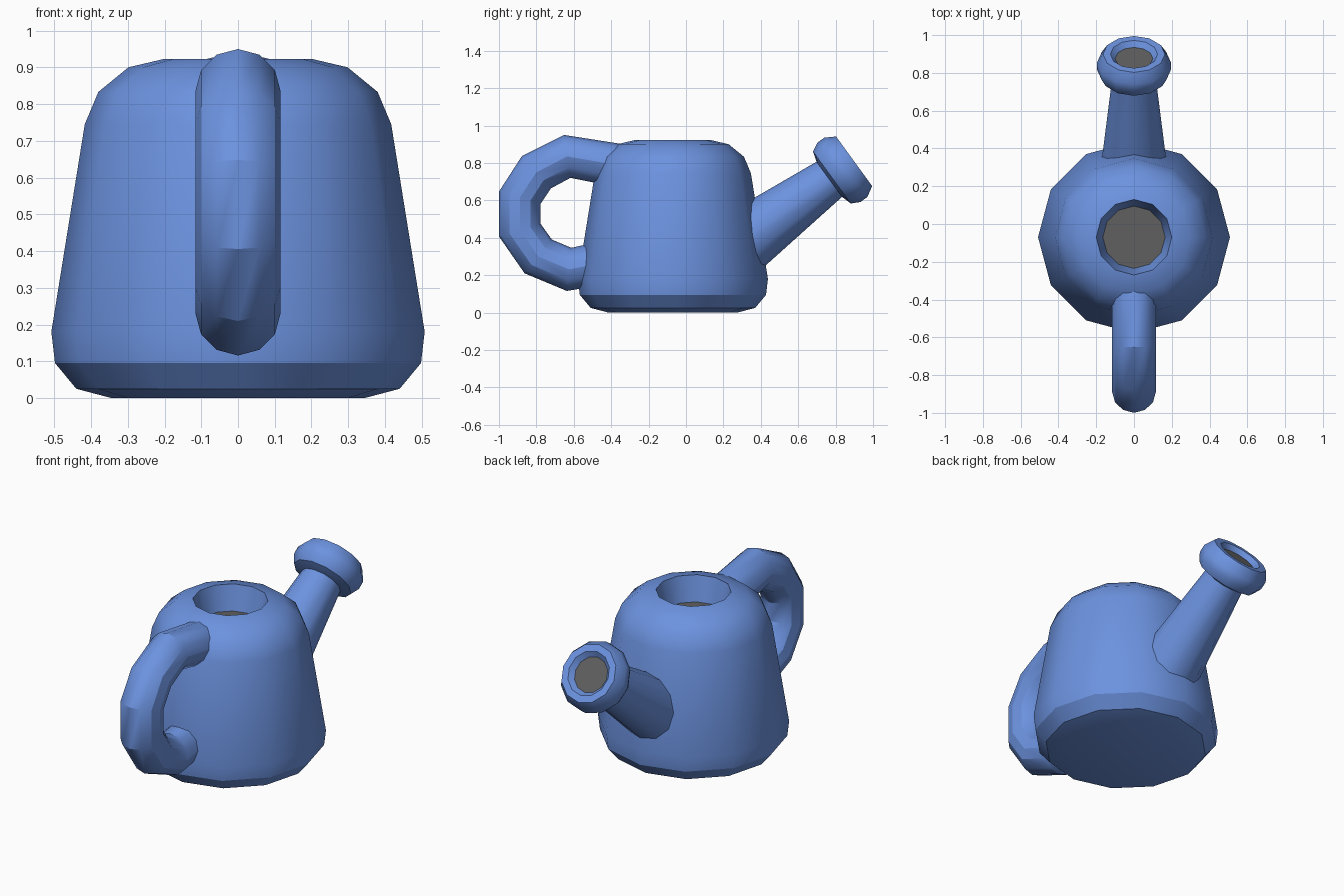
import bpy, bmesh, math
from mathutils import Vector, Matrix

if "Cube" in bpy.data.objects:
    bpy.data.objects.remove(bpy.data.objects["Cube"])

SIDES = 12


def material(name, color):
    m = bpy.data.materials.new(name)
    m.diffuse_color = (*color, 1)
    m.use_nodes = True
    m.node_tree.nodes["Principled BSDF"].inputs["Base Color"].default_value = m.diffuse_color
    return m


BLUE = material("blue plastic", (0.15, 0.29, 0.74))
GREY = material("dark grey opening", (0.115, 0.115, 0.115))


def finish(name, bm, matrix=Matrix()):
    bmesh.ops.recalc_face_normals(bm, faces=bm.faces)
    me = bpy.data.meshes.new(name)
    bm.to_mesh(me)
    bm.free()
    me.materials.append(BLUE)
    me.materials.append(GREY)
    ob = bpy.data.objects.new(name, me)
    ob.matrix_world = matrix
    bpy.context.collection.objects.link(ob)
    bpy.ops.object.select_all(action='DESELECT')
    ob.select_set(True)
    bpy.context.view_layer.objects.active = ob
    bpy.ops.object.shade_smooth_by_angle(angle=math.radians(30.5))
    return ob


def skin(bm, rings, grey_end=False):
    """Join rings of verts with quads and close both ends."""
    for a, b in zip(rings, rings[1:]):
        for i in range(SIDES):
            j = (i + 1) % SIDES
            bm.faces.new((a[i], a[j], b[j], b[i]))
    bm.faces.new(rings[0][::-1])
    bm.faces.new(rings[-1]).material_index = int(grey_end)


def lathe(name, profile, matrix, grey_end=False):
    bm = bmesh.new()
    rings = []
    for r, z in profile:
        rings.append([bm.verts.new((r * math.cos(k * math.tau / SIDES),
                                    r * math.sin(k * math.tau / SIDES), z))
                      for k in range(SIDES)])
    skin(bm, rings, grey_end)
    return finish(name, bm, matrix)


def tube(name, path, radius):
    """Sweep a round section along a (y, z) path."""
    bm = bmesh.new()
    pts = [Vector((0, y, z)) for y, z in path]
    side = Vector((1, 0, 0))
    rings = []
    for i, p in enumerate(pts):
        into = (p - pts[i - 1]).normalized() if i else Vector()
        out = (pts[i + 1] - p).normalized() if i < len(pts) - 1 else Vector()
        up = (into + out).normalized().cross(side)
        rings.append([bm.verts.new(p + radius * (side * math.cos(k * math.tau / SIDES)
                                                 + up * math.sin(k * math.tau / SIDES)))
                      for k in range(SIDES)])
    skin(bm, rings)
    return finish(name, bm)


# Body with a tapered filling hole
lathe("body", [(0.345, 0), (0.44, 0.025), (0.498, 0.095), (0.508, 0.18),
               (0.417, 0.745), (0.38, 0.833), (0.298, 0.90), (0.20, 0.923),
               (0.165, 0.78)],
      Matrix.Translation((0, -0.07, 0)), grey_end=True)

# Handle loop
tube("handle", [(-0.35, 0.785), (-0.635, 0.835), (-0.80, 0.75), (-0.888, 0.615),
                (-0.888, 0.44), (-0.79, 0.30), (-0.625, 0.231), (-0.42, 0.27)], 0.116)

# Spout and sprinkler head share one tilted axis
tilt = math.radians(36)
axis = (Matrix.Translation((0, 0.767, 0.713))
        @ Matrix.Rotation(-(math.pi / 2 - tilt), 4, 'X'))
lathe("spout", [(0.178, -0.60), (0.113, 0.03)], axis)
lathe("sprinkler_head", [(0.105, -0.005), (0.172, 0.016), (0.196, 0.062), (0.196, 0.108),
                         (0.164, 0.163), (0.125, 0.163), (0.10, 0.135)],
      axis, grey_end=True)
